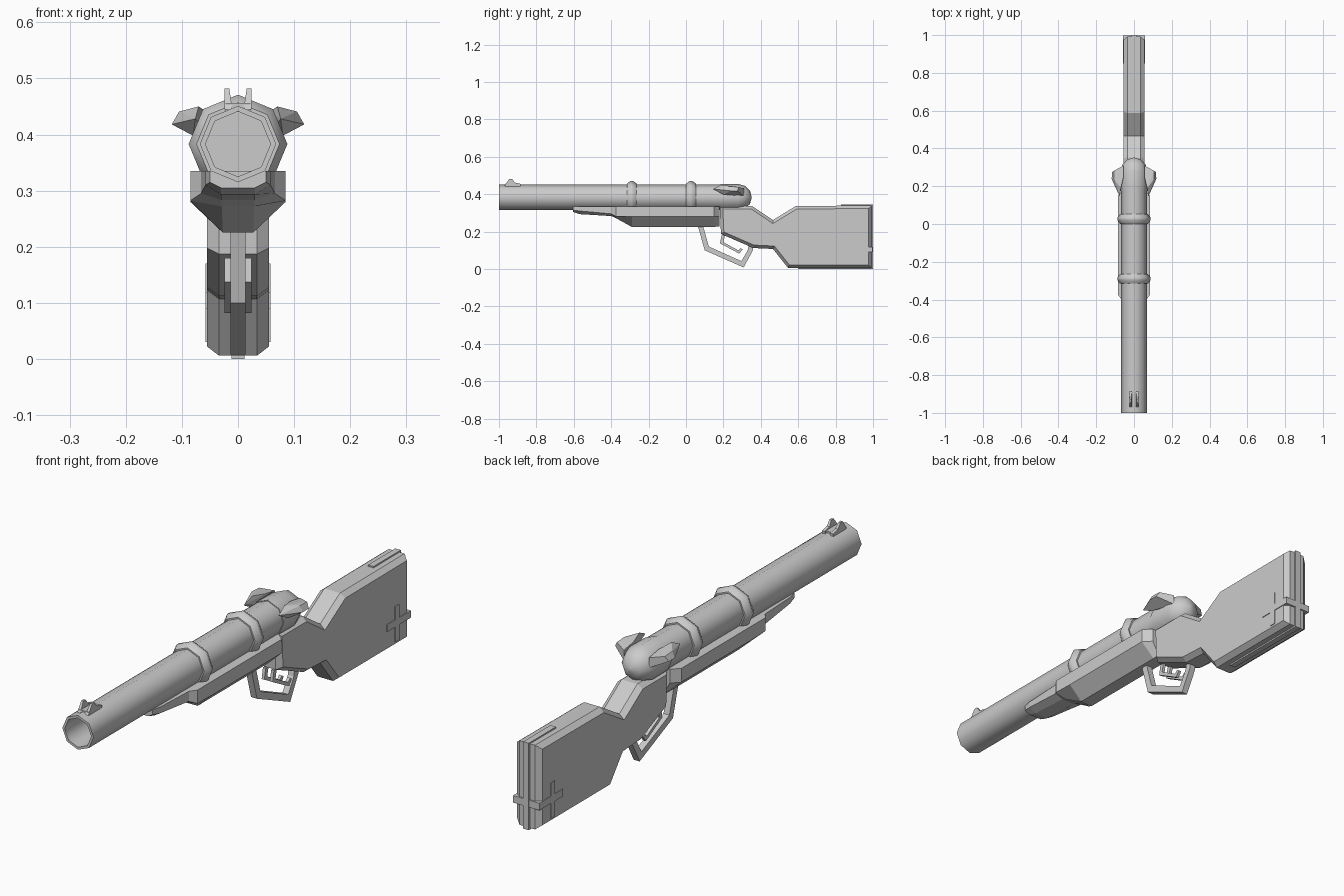
import bpy, bmesh, math
from mathutils import Vector

cube = bpy.data.objects.get("Cube")
if cube:
    bpy.data.objects.remove(cube, do_unlink=True)

GREY = (0.6, 0.6, 0.6, 1.0)
grey = bpy.data.materials.new("plain_grey")
grey.use_nodes = True
grey.diffuse_color = GREY
grey.node_tree.nodes["Principled BSDF"].inputs["Base Color"].default_value = GREY

AXIS_Z = 0.383  # height of the barrel axis


def finish(name, bm, smooth=None):
    """Turn a bmesh into a named object; smooth is the sharp-edge angle."""
    bmesh.ops.remove_doubles(bm, verts=bm.verts[:], dist=0.0005)
    bmesh.ops.recalc_face_normals(bm, faces=bm.faces[:])
    if smooth:
        for f in bm.faces:
            f.smooth = True
        for e in bm.edges:
            e.smooth = e.calc_face_angle(0) < math.radians(smooth)
    mesh = bpy.data.meshes.new(name)
    bm.to_mesh(mesh)
    bm.free()
    mesh.materials.append(grey)
    obj = bpy.data.objects.new(name, mesh)
    bpy.context.scene.collection.objects.link(obj)
    return obj


def loft(bm, rings, closed=False):
    """Skin a list of equal-length rings, capping the ends unless closed."""
    loops = [[bm.verts.new(p) for p in ring] for ring in rings]
    n = len(loops[0])
    for a, b in zip(loops, loops[1:]):
        for i in range(n):
            j = (i + 1) % n
            bm.faces.new((a[i], a[j], b[j], b[i]))
    if not closed:
        bm.faces.new(loops[0])
        bm.faces.new(loops[-1])


def lathe(name, profile, closed=False):
    """Eight-sided turned part along y from (y, radius) pairs."""
    bm = bmesh.new()
    turns = [k * math.tau / 8 for k in range(8)]
    loft(bm, [[(r * math.cos(t), y, AXIS_Z + r * math.sin(t)) for t in turns]
              for y, r in profile], closed)
    return finish(name, bm, 50)


def prism(name, outline, x0, x1, chamfer=None):
    """Side outline of (y, z) pairs given thickness in x, sides optionally chamfered."""
    bm = bmesh.new()
    loft(bm, [[(x, y, z) for y, z in outline] for x in (x0, x1)])
    if chamfer:
        bmesh.ops.recalc_face_normals(bm, faces=bm.faces[:])
        caps = [f for f in bm.faces if abs(f.normal.x) > 0.9]
        bmesh.ops.inset_region(bm, faces=caps, thickness=chamfer[0],
                               depth=chamfer[1], use_even_offset=True)
    return finish(name, bm)


def box(name, x, y, z):
    return prism(name, [(y[0], z[0]), (y[1], z[0]), (y[1], z[1]), (y[0], z[1])], *x)


# Hollow barrel
lathe("barrel", [(-0.5, 0.002), (-0.5, 0.058), (-1, 0.058), (-1, 0.068),
                 (0.2, 0.068), (0.2, 0.05)])

# Barrel bands
for name, y in (("front_band", -0.29), ("rear_band", 0.027)):
    lathe(name, [(y + dy, r) for dy, r in
                 ((-.026, .06), (-.026, .074), (-.006, .088), (.006, .088),
                  (.026, .074), (.026, .06), (-.026, .06))], closed=True)

# Rounded breech
lathe("breech_dome", [(0.185, 0.06), (0.185, 0.071), (0.28, 0.072), (0.315, 0.061),
                      (0.342, 0.036), (0.351, 0.003)])

# Curved horns beside the breech
HORN = [(.076, .145, .428), (.07, .19, .45), (.105, .235, .441), (.118, .238, .418),
        (.08, .2, .398), (.105, .282, .438), (.117, .275, .418), (.055, .31, .43),
        (.055, .31, .39), (.055, .25, .4), (.055, .25, .44)]
for side, s in (("left", 1), ("right", -1)):
    bm = bmesh.new()
    for x, y, z in HORN:
        bm.verts.new((s * x, y, z))
    hull = bmesh.ops.convex_hull(bm, input=bm.verts[:])
    loose = [v for v in bm.verts if not v.link_faces]
    bmesh.ops.delete(bm, geom=loose, context='VERTS')
    finish(side + "_horn", bm)

    # Front sight prong
    bm = bmesh.new()
    base = [(-.97, .445), (-.945, .482), (-.93, .482), (-.915, .462), (-.885, .455),
            (-.885, .445)]
    loft(bm, [[(s * (inner + lean * (z - .445)), y, z) for y, z in base]
              for inner, lean in ((.01, .15), (.024, 0))])
    finish(side + "_sight_prong", bm)

box("sight_base", (-.022, .022), (-.965, -.89), (.44, .456))

# Fore-end: y, top half width, crease height, bottom half width, bottom height
STATIONS = [(-.605, .05, .315, .03, .305), (-.567, .058, .31, .03, .293),
            (-.40, .066, .295, .03, .283), (-.375, .085, .282, .029, .272),
            (-.29, .085, .28, .027, .225), (.15, .085, .28, .027, .225),
            (.18, .055, .28, .025, .228)]
bm = bmesh.new()
loft(bm, [[(-w, y, .335), (-w, y, zc), (-wb, y, zb), (wb, y, zb), (w, y, zc), (w, y, .335)]
          for y, w, zc, wb, zb in STATIONS])
finish("fore_end", bm)

# Shoulder stock
STOCK = [(.18, .337), (.353, .337), (.465, .262), (.588, .337), (.992, .339),
         (.992, .006), (.545, .006), (.465, .107), (.36, .112), (.187, .187)]
prism("stock", STOCK, -.034, .034, chamfer=(.016, .021))

# Butt strips and the cross inlay wrapped around the butt
box("butt_top_strip", (-.012, .012), (.83, 1), (.33, .344))
box("butt_back_strip", (-.012, .012), (.98, 1), (0, .344))
box("butt_bottom_strip", (-.012, .012), (.6, 1), (0, .02))
box("cross_back_band", (-.058, .058), (.96, .998), (.09, .118))
for side, s in (("left", 1), ("right", -1)):
    box(side + "_cross_bar", (s * .05, s * .058), (.85, .97), (.09, .118))
    box(side + "_cross_post", (s * .05, s * .058), (.9, .925), (.03, .17))

# Lever loop
OUTER = [(.062, .235), (.1, .1), (.308, .008), (.358, .1), (.358, .125)]
INNER = [(.335, .125), (.33, .1), (.296, .042), (.122, .12), (.09, .235)]
prism("lever_loop", OUTER + INNER, -.013, .013)

# Twin trigger brackets
TRIGGER = [(.19, .18), (.182, .137), (.285, .082), (.303, .105), (.292, .112),
           (.279, .1), (.2, .143), (.208, .18)]
for side, s in (("left", 1), ("right", -1)):
    prism(side + "_trigger", TRIGGER, s * .012, s * .024)
